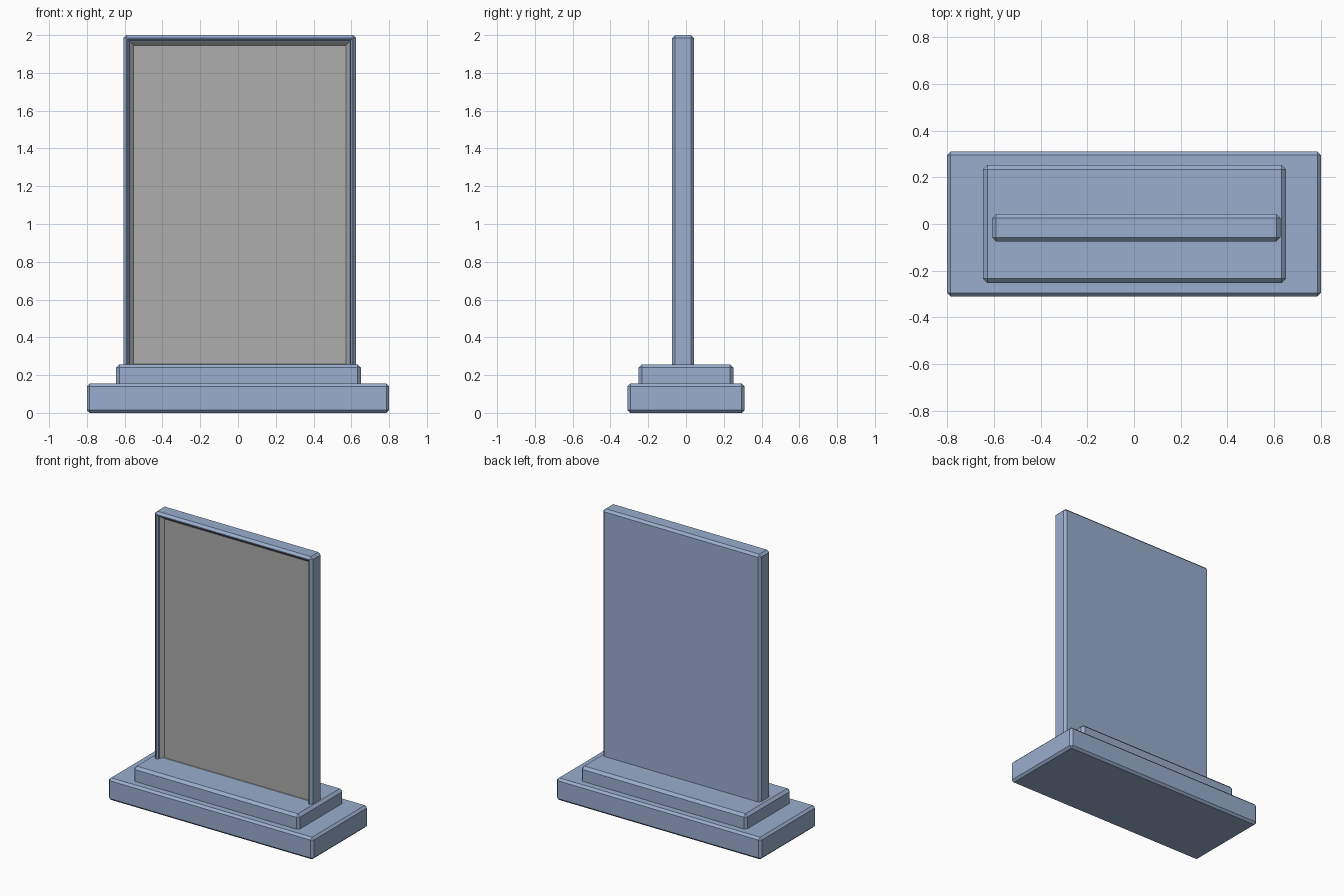
import bpy, bmesh
from mathutils import Vector

if "Cube" in bpy.data.objects:
    bpy.data.objects.remove(bpy.data.objects["Cube"])


def material(name, rgb):
    m = bpy.data.materials.new(name)
    m.diffuse_color = (*rgb, 1)
    m.use_nodes = True
    m.node_tree.nodes["Principled BSDF"].inputs["Base Color"].default_value = m.diffuse_color
    return m


blue = material("blue_body", (0.32, 0.42, 0.62))
grey = material("grey_screen", (0.42, 0.42, 0.42))


def chamfered_box(name, lo, hi, bevel, front_steps=()):
    """Chamfered box; front_steps are (inset, depth, material index) cut into the -y face."""
    lo, hi = Vector(lo), Vector(hi)
    bm = bmesh.new()
    bmesh.ops.create_cube(bm, size=1)
    bmesh.ops.scale(bm, vec=hi - lo, verts=bm.verts)
    bmesh.ops.translate(bm, vec=(lo + hi) / 2, verts=bm.verts)
    bmesh.ops.bevel(bm, geom=bm.edges[:], offset=bevel, segments=1,
                    affect='EDGES', profile=0.5)
    bmesh.ops.recalc_face_normals(bm, faces=bm.faces)
    bm.normal_update()
    front = min(bm.faces, key=lambda f: f.calc_center_median().y)
    for inset, depth, slot in front_steps:
        ring = bmesh.ops.inset_region(bm, faces=[front], thickness=inset,
                                      depth=-depth, use_even_offset=True)
        for f in ring["faces"]:
            f.material_index = slot
        front.material_index = slot
        bm.normal_update()
    mesh = bpy.data.meshes.new(name)
    bm.to_mesh(mesh)
    bm.free()
    mesh.materials.append(blue)
    if front_steps:
        mesh.materials.append(grey)
    obj = bpy.data.objects.new(name, mesh)
    bpy.context.collection.objects.link(obj)
    return obj


# Stepped base
chamfered_box("base", (-0.8, -0.31, 0), (0.8, 0.31, 0.156), 0.015)
chamfered_box("upper_step", (-0.646, -0.252, 0.1), (0.65, 0.252, 0.257), 0.018)

# Upright panel: thin rim, chamfered recess, sloped grey screen
chamfered_box("display_panel", (-0.607, -0.074, 0.205), (0.626, 0.042, 2.0), 0.016,
              [(0.005, 0, 0), (0.009, 0.009, 0), (0.002, 0.012, 0), (0.003, 0.002, 0),
               (0.02, 0.02, 1)])
